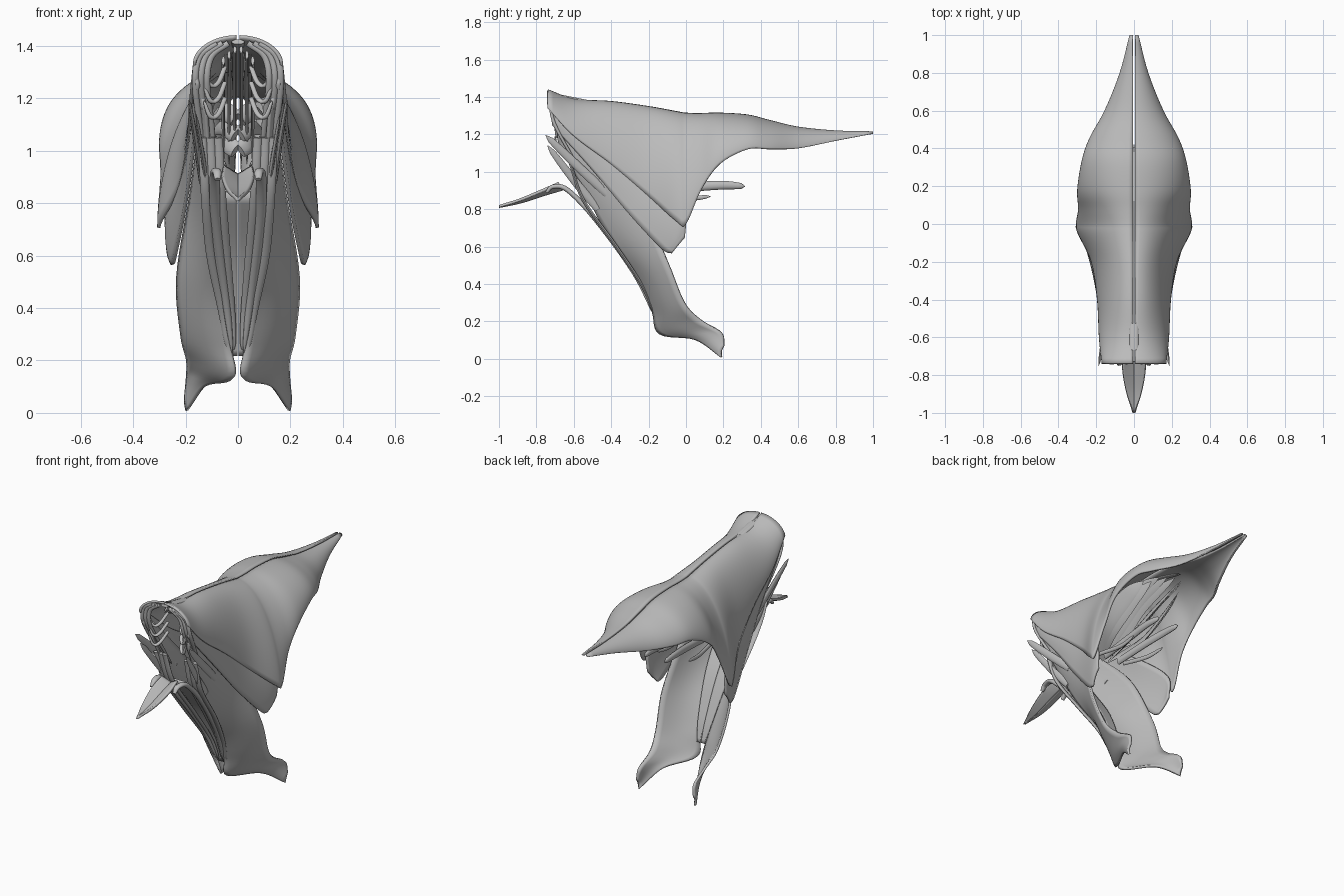
import bpy
import bmesh
import math
from mathutils import Vector

cube = bpy.data.objects.get("Cube")
if cube:
    bpy.data.objects.remove(cube, do_unlink=True)

grey = bpy.data.materials.new("plain grey")
grey.use_nodes = True
colour = (0.5, 0.5, 0.5, 1)
grey.diffuse_color = colour
grey.node_tree.nodes["Principled BSDF"].inputs["Base Color"].default_value = colour


def smooth_path(points, steps):
    """Sample a smooth curve through vectors of any size."""
    points = [Vector(p) for p in points]
    padded = [points[0] * 2 - points[1]] + points + [points[-1] * 2 - points[-2]]
    result = []
    for i in range(len(points) - 1):
        a, b, c, d = padded[i:i + 4]
        for s in range(steps):
            t = s / steps
            result.append(b + (c - a) * (t / 2)
                          + (a * 2 - b * 5 + c * 4 - d) * (t * t / 2)
                          + (b * 3 - a - c * 3 + d) * (t ** 3 / 2))
    return result + [points[-1]]


def skin(name, rows, closed=False, thickness=0):
    """Join rows of points into a smooth surface, mirrored left to right."""
    bm = bmesh.new()
    grid = [[bm.verts.new(p) for p in row] for row in rows]
    count = len(rows[0])
    for low, high in zip(grid, grid[1:]):
        for i in range(count if closed else count - 1):
            j = (i + 1) % count
            bm.faces.new((low[i], low[j], high[j], high[i]))
    if closed:
        bm.faces.new(grid[0])
        bm.faces.new(grid[-1])
    bmesh.ops.recalc_face_normals(bm, faces=bm.faces)
    mesh = bpy.data.meshes.new(name)
    bm.to_mesh(mesh)
    bm.free()
    mesh.materials.append(grey)
    obj = bpy.data.objects.new(name, mesh)
    bpy.context.collection.objects.link(obj)
    obj.modifiers.new("mirror", "MIRROR").use_mirror_merge = False
    if thickness:
        solid = obj.modifiers.new("thickness", "SOLIDIFY")
        solid.thickness = thickness
        solid.offset = 0
    for other in bpy.context.selected_objects:
        other.select_set(False)
    obj.select_set(True)
    bpy.context.view_layer.objects.active = obj
    bpy.ops.object.shade_smooth_by_angle(angle=math.radians(50))


def sheet(name, inner, outer, bulge=(0, 0, 0), thickness=0.014):
    """Curved sheet between two edge curves."""
    rows = []
    for a, b in zip(smooth_path(inner, 6), smooth_path(outer, 6)):
        amount = min(1, (b - a).length * 6)
        rows.append([a.lerp(b, k / 8)
                     + Vector(bulge) * amount * math.sin(math.pi * k / 8)
                     for k in range(9)])
    skin(name, rows, thickness=thickness)


def strand(name, path, width, side=(1, 0, 0), flat=0.35, blunt=0.25, root=0.5):
    """Flattened lock with a tapered root and tip."""
    points = smooth_path(path, 6)
    last = len(points) - 1
    rows = []
    for i, p in enumerate(points):
        t = i / last
        tangent = (points[min(i + 1, last)] - points[max(i - 1, 0)]).normalized()
        across = Vector(side)
        across = (across - tangent * across.dot(tangent)).normalized()
        normal = tangent.cross(across)
        swell = max(0, math.sin(math.pi * (root / 2 + t * (1 - root / 2)))) ** blunt
        w = max(width * swell, 0.002)
        rows.append([p + across * w * math.cos(a) + normal * w * flat * math.sin(a)
                     for a in (math.tau * k / 10 for k in range(10))])
    skin(name, rows, closed=True)


# Outer hood: each station is depth, crest height, half width, hem height
stations = [
    (-.74, 1.435, .165, 1.34), (-.6, 1.385, .18, 1.19), (-.4, 1.372, .19, 1.04),
    (-.2, 1.345, .222, .87), (-.05, 1.318, .292, .735), (0, 1.31, .302, .72),
    (.08, 1.308, .29, .9), (.18, 1.31, .295, 1.04), (.33, 1.3, .272, 1.12),
    (.45, 1.27, .232, 1.12), (.6, 1.235, .15, 1.125), (.8, 1.215, .07, 1.165),
    (1, 1.21, .018, 1.203)]
gap = 0.006
hood = []
for y, crest, width, hem in smooth_path(stations, 5):
    hood.append([(gap + (width - gap) * math.sin(a), y,
                  hem + (crest - hem) * max(0, math.cos(a)) ** 1.15)
                 for a in (math.pi / 2 * k / 18 for k in range(19))])
skin("hood", hood, thickness=0.012)

# Parting lock just under the crest
strand("parting_lock", [(.006, -.73, 1.415), (.006, -.4, 1.35), (.006, -.1, 1.3),
                        (.006, .15, 1.27), (.006, .42, 1.2)], 0.02, flat=0.5)

# Middle side lock, lying between the hood and the long lock
sheet("side_lock",
      [(.152, -.715, 1.25), (.17, -.5, 1.01), (.205, -.3, .77), (.242, -.13, .59),
       (.25, -.075, .565)],
      [(.155, -.715, 1.34), (.168, -.45, 1.13), (.2, -.2, .97), (.268, -.015, .8),
       (.268, -.005, .65)], bulge=(.008, -.004, -.004))

# Long lock that flares out at the bottom
sheet("long_lock",
      [(.12, -.68, 1.16), (.105, -.57, .95), (.08, -.42, .67), (.05, -.26, .44),
       (.03, -.18, .26), (.016, -.14, .135), (.12, .05, .105), (.195, .19, .008)],
      [(.14, -.66, 1.26), (.148, -.47, 1.07), (.18, -.24, .83), (.23, -.1, .52),
       (.215, -.01, .3), (.193, .08, .205), (.192, .19, .14), (.198, .205, .07)],
      bulge=(.008, -.022, 0))

# Inner sheet closing the front between the long locks
sheet("inner_sheet",
      [(.003, -.5, .84), (.002, -.32, .6), (.002, -.2, .36), (.002, -.15, .22)],
      [(.1, -.5, .84), (.08, -.32, .6), (.05, -.2, .36), (.026, -.15, .22)])

# Forward pointing tongue
sheet("front_tongue",
      [(0, -.66, .905), (0, -.76, .876), (0, -.88, .838), (0, -1, .812)],
      [(.055, -.68, .94), (.06, -.77, .9), (.04, -.89, .85), (.004, -1, .816)],
      thickness=0.014)

# Narrow locks running down the front
strand("arched_lock", [(.078, -.745, .89), (.08, -.71, .92), (.088, -.63, .9),
                       (.085, -.48, .74), (.05, -.28, .46), (.022, -.17, .23)],
       0.02, flat=0.7, blunt=0.4, root=0.15)
for i in range(3):
    x = 0.045 + 0.03 * i
    strand("front_lock", [(x + .03, -.62, 1.05), (x + .02, -.55, .85),
                          (x, -.38, .61), (x * .6, -.24, .4), (x * .35, -.17, .24)],
           0.018, flat=0.5)

# Spikes at the front corners, standing clear of the long lock
strand("upper_spike", [(.14, -.42, .88), (.162, -.59, 1.04), (.187, -.75, 1.195)],
       0.024, side=(0, 1, 1), flat=0.4)
strand("lower_spike", [(.11, -.47, .8), (.13, -.595, .95), (.16, -.74, 1.14)],
       0.022, side=(0, 1, 1), flat=0.4)

# Locks framing the hood opening
for i in range(3):
    inset = 0.022 * i
    strand("fringe_lock", [(.08 - inset, -.735, 1.41), (.145 - inset, -.725, 1.36),
                           (.163 - inset, -.705, 1.26), (.145 - inset, -.62, 1.1),
                           (.11 - inset / 2, -.53, .95)], 0.013, flat=0.7)
for i in range(3):
    z = 1.32 - 0.06 * i
    strand("fringe_curl", [(.05, -.62, z), (.075, -.67, z - .06), (.105, -.69, z - .07),
                           (.13, -.7, z - .01)], 0.01, flat=0.8)

# Dark centre strands inside the opening
for i in range(3):
    x = 0.012 + 0.022 * i
    strand("centre_lock", [(x, -.7 + x, 1.4 - x), (x, -.5, 1.27), (x, -.3, 1.1),
                           (x, -.25, .95)], 0.02, side=(0, 1, 1))

# Feather fan inside the hood, opening to the back
for i in range(5):
    x = 0.025 + 0.026 * i
    rise = 0.03 * (i % 3)
    strand("feather", [(.03, -.27, .92), (x + .01, -.08, 1.0 + rise),
                       (x + .02, .12, 1.1 + rise), (x, .4 - .04 * i, 1.17 + rise / 3)],
           0.055, side=(.5, -.4, .8), flat=0.12, blunt=0.7, root=0.2)
for i in range(3):
    z = 1.0 + 0.06 * i
    strand("cross_feather", [(.01, -.3, z), (.05, -.25, z + .03), (.1, -.15, z + .01)],
           0.035, side=(0, .4, 1), flat=0.4, blunt=0.6)

# Locks trailing out of the back
strand("long_trailing_lock", [(.05, -.2, .9), (.06, .05, .92), (.07, .2, .928),
                              (.07, .315, .922)], 0.025, side=(0, 0, 1), flat=0.6)
strand("short_trailing_lock", [(.09, -.2, .9), (.1, 0, .86), (.11, .13, .868)],
       0.014, side=(0, 0, 1), flat=0.6)
